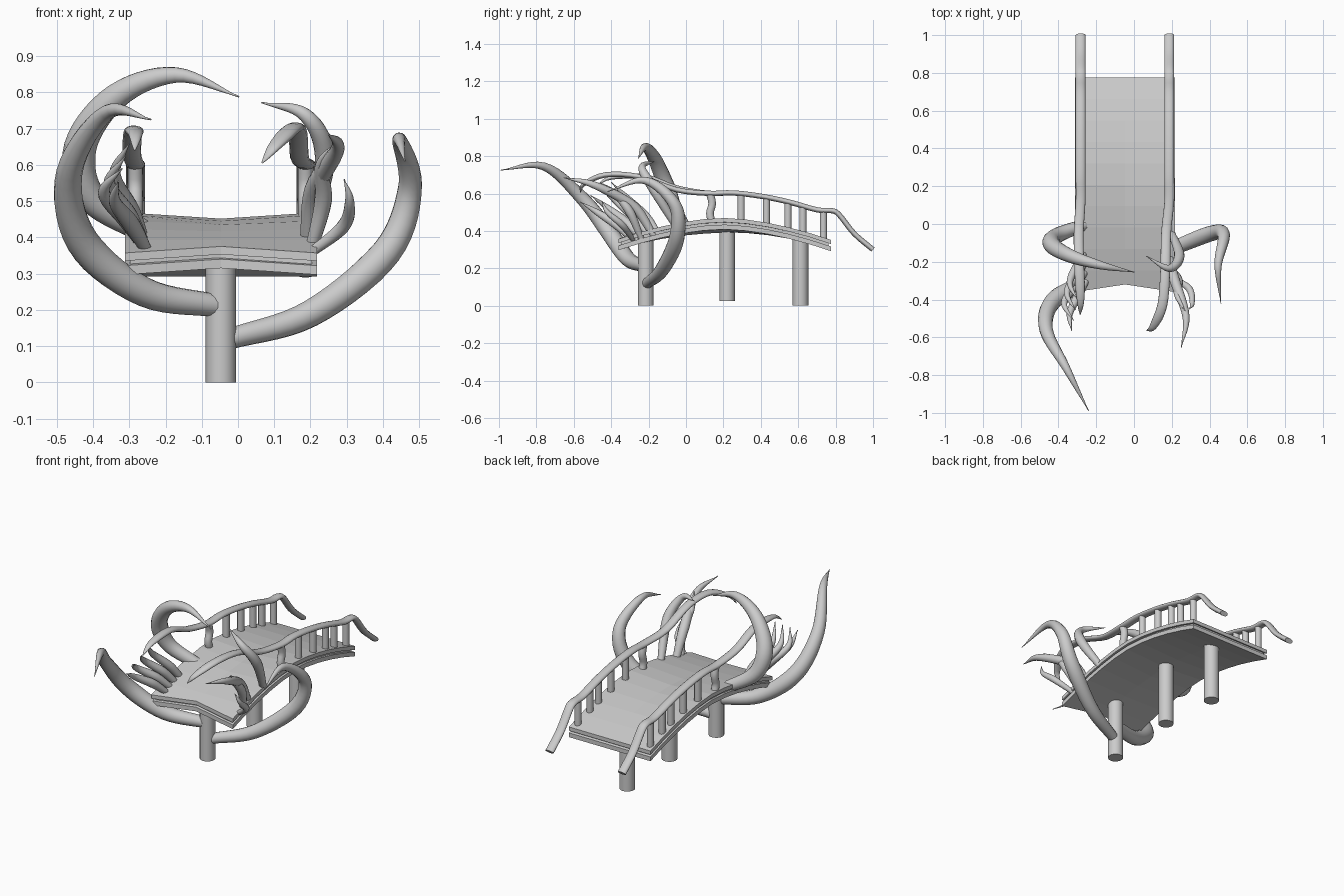
import bpy, bmesh
from mathutils import Vector
from math import cos, sin, pi

if "Cube" in bpy.data.objects:
    bpy.data.objects.remove(bpy.data.objects["Cube"])

CX, HALF = -0.047, 0.265      # deck centre line and half width
FRONT, BACK = -0.36, 0.775    # deck ends


def finish(bm, name, smooth=None):
    bmesh.ops.recalc_face_normals(bm, faces=bm.faces)
    me = bpy.data.meshes.new(name)
    bm.to_mesh(me)
    bm.free()
    ob = bpy.data.objects.new(name, me)
    bpy.context.collection.objects.link(ob)
    if smooth:
        bpy.ops.object.select_all(action='DESELECT')
        ob.select_set(True)
        bpy.context.view_layer.objects.active = ob
        bpy.ops.object.shade_smooth_by_angle(angle=smooth)
    return ob


def spline(pts, steps):
    """Catmull-Rom curve through the points."""
    p = [Vector(q) for q in pts]
    p = [2 * p[0] - p[1]] + p + [2 * p[-1] - p[-2]]
    out = []
    for i in range(1, len(p) - 2):
        a, b, c, d = p[i - 1:i + 3]
        for s in range(steps):
            t = s / steps
            out.append(0.5 * (2 * b + (c - a) * t + (2 * a - 5 * b + 4 * c - d) * t * t
                              + (3 * b - a - 3 * c + d) * t ** 3))
    return out + [p[-2]]


def horn(t):
    """Thickness of a tentacle: swells from the root, then tapers to a tip."""
    return (1 - t ** 2.5) * (0.62 + 0.38 * min(1, t / 0.35))


def sweep(name, pts, radius, profile=horn, flat=1.0, steps=7, sides=14):
    """Tube along a smooth path."""
    pos = spline(pts, steps)
    last = len(pos) - 1
    bm = bmesh.new()
    rings, n = [], Vector((1, 0.01, 0.02))
    for i, c in enumerate(pos):
        t = (pos[min(i + 1, last)] - pos[max(i - 1, 0)]).normalized()
        if i == 0 and abs(t.x) > 0.9:
            n = Vector((0, 0, 1))
        n = (n - t * n.dot(t)).normalized()
        b = t.cross(n)
        r = max(radius * profile(i / last), 0.002)
        rings.append([bm.verts.new(c + r * (cos(a) * n + flat * sin(a) * b))
                      for a in (2 * pi * k / sides for k in range(sides))])
    for r0, r1 in zip(rings, rings[1:]):
        for k in range(sides):
            bm.faces.new((r0[k], r0[k - 1], r1[k - 1], r1[k]))
    bm.faces.new(rings[0])
    bm.faces.new(rings[-1])
    return finish(bm, name, 0.9)


def cylinder(name, x, y, z0, z1, r, sides=20):
    bm = bmesh.new()
    bmesh.ops.create_cone(bm, cap_ends=True, segments=sides, radius1=r, radius2=r, depth=z1 - z0)
    bmesh.ops.translate(bm, verts=bm.verts, vec=(x, y, (z0 + z1) / 2))
    return finish(bm, name, 0.6)


def deck_z(y):
    """Height of the arched deck."""
    return 0.469 - 0.117 * (abs(y - 0.2) / 0.575) ** 1.7


def slab(name, top, bottom, inset, rows_n=11):
    bm = bmesh.new()
    rows = []
    for i in range(rows_n):
        y = FRONT + inset + (BACK - FRONT - 2 * inset) * i / (rows_n - 1)
        z, w = deck_z(y), HALF - inset
        dip = 0.02 * max(0, 1 - abs(y - 0.15) / 0.4)
        mid = (0, y + 0.04, z + 0.018) if i == 0 else (0, y, z - dip)
        outline = [(-w, y, z), mid, (w, y, z)]
        up = [bm.verts.new((CX + a, b, c - top)) for a, b, c in outline]
        dn = [bm.verts.new((CX + a, b, c - bottom)) for a, b, c in reversed(outline)]
        rows.append(up + dn)
    for a, b in zip(rows, rows[1:]):
        for k in range(6):
            bm.faces.new((a[k], a[k - 1], b[k - 1], b[k]))
    for r in (rows[0], rows[-1]):
        bm.faces.new((r[0], r[1], r[4], r[5]))
        bm.faces.new((r[1], r[2], r[3], r[4]))
    return finish(bm, name)


# Deck: two boards with a recessed core between them
slab("deck_upper_board", 0.0, 0.022, 0.0)
slab("deck_core", 0.015, 0.045, 0.014)
slab("deck_lower_board", 0.035, 0.060, 0.0)

# Support posts
for i, (y, z0) in enumerate([(-.215, 0), (.22, .025), (.612, 0)]):
    cylinder(f"support_post_{i}", CX, y, z0, deck_z(y) - 0.03, 0.042)

# Hand rails: follow the deck, ramp down at the back, curl into vines at the front
RAMP = [(1.0, .30), (.9, .385), (.82, .485), (.78, .508)]
RAIL = RAMP + [(y, deck_z(y) + 0.136) for y in (.7, .55, .4, .25, .12)]
CURLS = {.187: [(.17, -.05, .62), (.165, -.25, .69), (.15, -.43, .70), (.10, -.545, .65), (.066, -.565, .605)],
         -.283: [(-.293, -.05, .63), (-.29, -.22, .69), (-.283, -.4, .685), (-.285, -.48, .64)]}
for x, curl in CURLS.items():
    side = "right" if x > 0 else "left"
    sweep(f"{side}_rail", [(x, y, z) for y, z in RAIL] + curl, 0.026,
          lambda t: min(1, (1 - t) / 0.12) ** 0.7, flat=0.55, steps=4)
    for i, y in enumerate((.735, .625, .545, .43, .295)):
        cylinder(f"{side}_baluster_{i}", x, y, deck_z(y) - 0.01, deck_z(y) + 0.135, 0.019, 12)
    sweep(f"{side}_bent_baluster", [(x, .14 - .012 * (k % 2), .44 + .053 * k) for k in range(4)],
          0.021, lambda t: 1, steps=3)

# Three big tentacles
sweep("big_left_tentacle", [(-.05, -.22, .21), (-.26, -.31, .25), (-.43, -.41, .39),
                            (-.465, -.56, .58), (-.36, -.76, .745), (-.24, -.99, .725)], .05)
sweep("left_arch_tentacle", [(-.25, 0, .41), (-.405, -.06, .51), (-.435, -.11, .65),
                             (-.335, -.17, .79), (-.17, -.22, .848), (.003, -.255, .788)], .05)
sweep("big_right_tentacle", [(-.03, -.21, .118), (.2, -.13, .19), (.41, -.05, .36),
                             (.475, -.06, .54), (.445, -.22, .67), (.46, -.42, .61)], .046)

# Vines on the right front corner
sweep("right_inner_arch", [(.2, -.05, .42), (.24, -.17, .62), (.185, -.235, .738), (.065, -.17, .772)], .03)
sweep("right_front_vine", [(.19, -.17, .37), (.21, -.28, .53), (.275, -.49, .645), (.25, -.655, .685)], .03)
sweep("right_twist_vine", [(.2, -.24, .36), (.235, -.3, .5), (.23, -.38, .6), (.27, -.46, .66)], .026)
sweep("right_side_vine", [(.19, -.28, .35), (.29, -.34, .43), (.308, -.42, .5), (.293, -.45, .56)], .02)

# Fan of vines on the left front corner, each lower and further forward
for i in range(4):
    y, h = -.14 - .055 * i, .29 - .035 * i
    bulge = .085 + .015 * (i % 3)
    sweep(f"left_vine_{i}", [(-.255, y, .37), (-.255 - bulge * .45, y - .07, .37 + h * .35),
                             (-.255 - bulge, y - .17, .37 + h * .7), (-.3 - .01 * i, y - .26, .37 + h)], .026)
